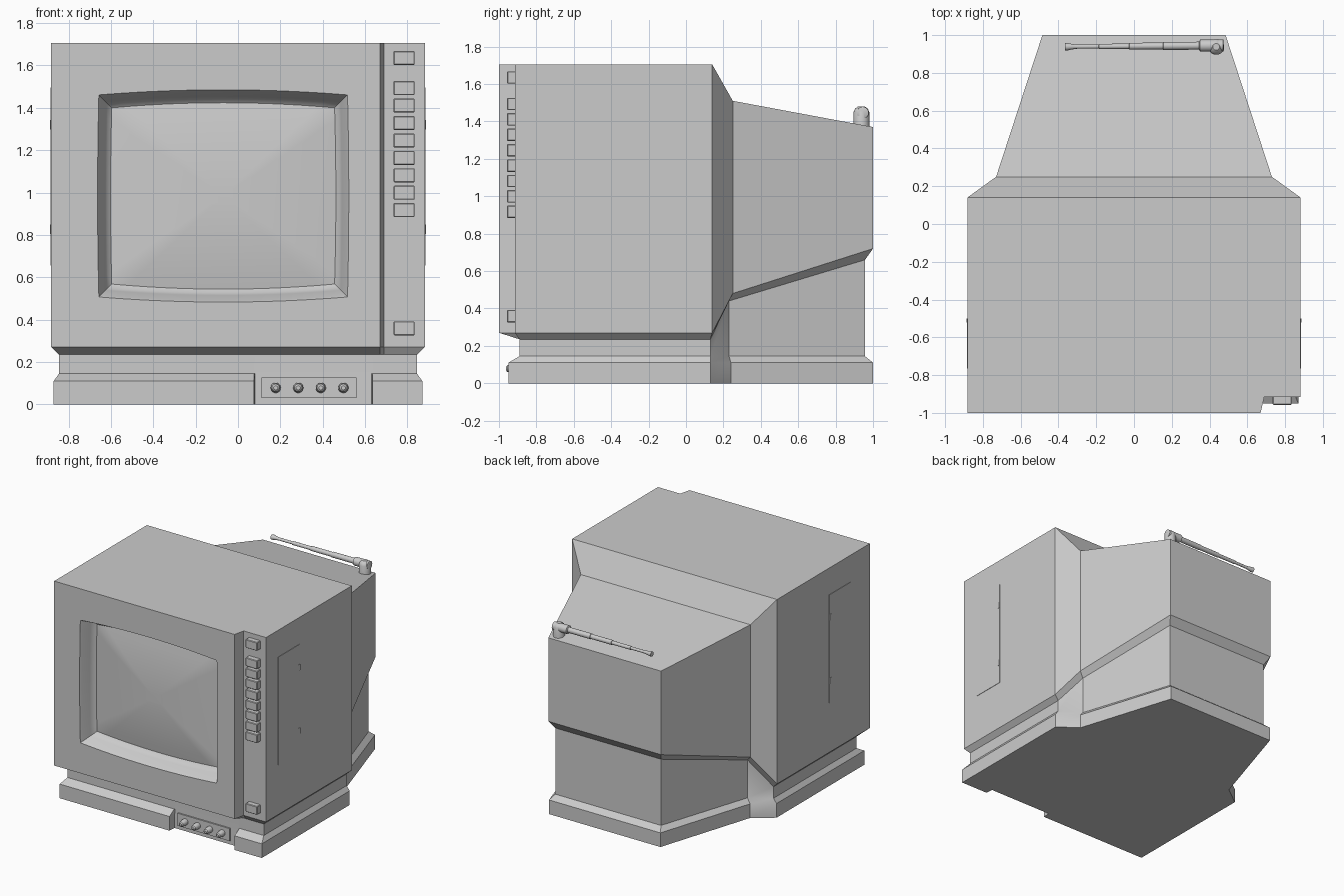
import bpy, bmesh, math
from mathutils import Matrix, Vector

if "Cube" in bpy.data.objects:
    bpy.data.objects.remove(bpy.data.objects["Cube"])


def finish(name, bm, smooth=False):
    bmesh.ops.recalc_face_normals(bm, faces=bm.faces)
    me = bpy.data.meshes.new(name)
    bm.to_mesh(me)
    bm.free()
    ob = bpy.data.objects.new(name, me)
    bpy.context.collection.objects.link(ob)
    if smooth:
        shade(ob)
    return ob


def shade(ob):
    bpy.ops.object.select_all(action='DESELECT')
    ob.select_set(True)
    bpy.context.view_layer.objects.active = ob
    bpy.ops.object.shade_smooth_by_angle(angle=math.radians(30))


def loft(bm, rings):
    """Skin closed rings of points; returns the rings as vertices."""
    vs = [[bm.verts.new(p) for p in r] for r in rings]
    for a, b in zip(vs, vs[1:]):
        for i in range(len(a)):
            j = (i + 1) % len(a)
            bm.faces.new((a[i], a[j], b[j], b[i]))
    return vs


def box(name, x, y, z, bevel=0):
    bm = bmesh.new()
    bmesh.ops.create_cube(bm, size=1)
    for v in bm.verts:
        v.co = [lo + (c + .5) * (hi - lo) for c, (lo, hi) in zip(v.co, (x, y, z))]
    if bevel:
        bmesh.ops.bevel(bm, geom=bm.edges[:], offset=bevel, segments=1, affect='EDGES')
    return finish(name, bm)


def lathe(name, origin, axis, profile, sides=20):
    """Revolve (distance, radius) pairs around an axis."""
    bm = bmesh.new()
    rings = [[(r * math.cos(k * math.tau / sides), r * math.sin(k * math.tau / sides), d)
              for k in range(sides)] for d, r in profile]
    vs = loft(bm, rings)
    bm.faces.new(vs[0])
    bm.faces.new(vs[-1])
    rot = Vector((0, 0, 1)).rotation_difference(Vector(axis)).to_matrix().to_4x4()
    bm.transform(Matrix.Translation(origin) @ rot)
    return finish(name, bm, True)


# Cabinet columns: outer xy, base xy, neck xy, neck top z, lip z, roof z
def front(x, y=-1, base_y=-.95, ox=None, bx=None):
    return ((ox or x, y), (bx or x, base_y), (x, -.89), .235, .27, 1.705)


columns = [front(-.845, ox=-.882, bx=-.87), front(.075), front(.08, base_y=-.892),
           front(.63, base_y=-.892), front(.635), front(.67),
           front(.69, y=-.915), front(.845, y=-.915, ox=.882, bx=.87)]
rear = [((.882, .14), (.87, .13), (.845, .13), .235, .27, 1.705),
        ((.73, .25), (.72, .24), (.69, .23), .44, .48, 1.51),
        ((.485, 1), (.48, 1), (.455, .957), .66, .72, 1.37)]
mirrored = [tuple((-p[0], p[1]) for p in c[:3]) + c[3:] for c in reversed(rear)]
columns += rear + mirrored

bm = bmesh.new()
rings = [[(*c[1], 0) for c in columns], [(*c[1], .11) for c in columns],
         [(*c[2], .145) for c in columns], [(*c[2], c[3]) for c in columns],
         [(*c[0], c[4]) for c in columns], [(*c[0], c[5]) for c in columns]]
vs = loft(bm, rings)
bm.faces.new(vs[0])
t = vs[-1]
bm.faces.new(t[:9] + t[13:])
bm.faces.new((t[8], t[9], t[12], t[13]))
bm.faces.new((t[9], t[10], t[11], t[12]))
cabinet = finish("cabinet", bm)


# Screen opening outline with bowed edges
def outline(y, inset, s=1, n=14):
    w, h = .588 - inset, .478 - inset
    pts = []
    for side in range(4):
        for k in range(n):
            u = -1 + 2 * k / n
            bow = 1 - u * u
            a, b = [(u * w, -h - .024 * bow), (w + .006 * bow, u * h),
                    (-u * w, h + .024 * bow), (-w - .006 * bow, -u * h)][side]
            pts.append((-.07 + a * s, y, .984 + b * s))
    return pts


bm = bmesh.new()
profile = [(-1.05, 0), (-.998, .001), (-.985, .009), (-.92, .033), (-.895, .044), (-.88, .064)]
vs = loft(bm, [outline(y, i) for y, i in profile])
bm.faces.new(vs[0])
bm.faces.new(vs[-1])
cutter = finish("screen_cutter", bm)
cutter.hide_render = True
mod = cabinet.modifiers.new("opening", 'BOOLEAN')
mod.operation, mod.solver, mod.object = 'DIFFERENCE', 'EXACT', cutter
bpy.context.view_layer.objects.active = cabinet
bpy.ops.object.modifier_apply(modifier="opening")
bpy.data.objects.remove(cutter)
shade(cabinet)

# Bulging glass
bm = bmesh.new()
vs = loft(bm, [outline(-.882 - .04 * (1 - s * s), .062, s) for s in (1, .85, .7, .55, .4, .25, .1)])
bm.faces.new(vs[-1])
finish("screen", bm, True)

# Button column
for z in [1.635] + [1.493 - .0823 * i for i in range(8)] + [.359]:
    box("button", (.734, .834), (-.957, -.91), (z - .033, z + .033), .004)

# Knob panel and knobs
box("knob_panel", (.11, .56), (-.902, -.885), (.03, .127))
for i in range(4):
    lathe("knob", (.178 + .1065 * i, -.9, .078), (0, -1, 0),
          [(0, .024), (.02, .024), (.035, .022), (.055, .018), (.062, .01)])

# Side hatches with clips, both sides
for s in (-1, 1):
    box("side_hatch", sorted((s * .87, s * .885)), (-.765, -.5), (.655, 1.497))
    for z in (1.32, .827):
        box("hatch_clip", sorted((s * .87, s * .888)), (-.522, -.501), (z - .023, z + .023))

# Folded telescopic antenna
lathe("antenna_post", (.435, .938, 1.35), (0, 0, 1), [(0, .042), (.1, .042), (.118, .034), (.13, .018)])
lathe("antenna_rod", (.475, .945, 1.447), (-1, -.008, 0),
      [(0, .026), (.003, .032), (.125, .032), (.13, .021), (.32, .021), (.322, .018),
       (.5, .018), (.502, .014), (.66, .014), (.662, .011), (.78, .011),
       (.8, .014), (.825, .019), (.84, .019)])
